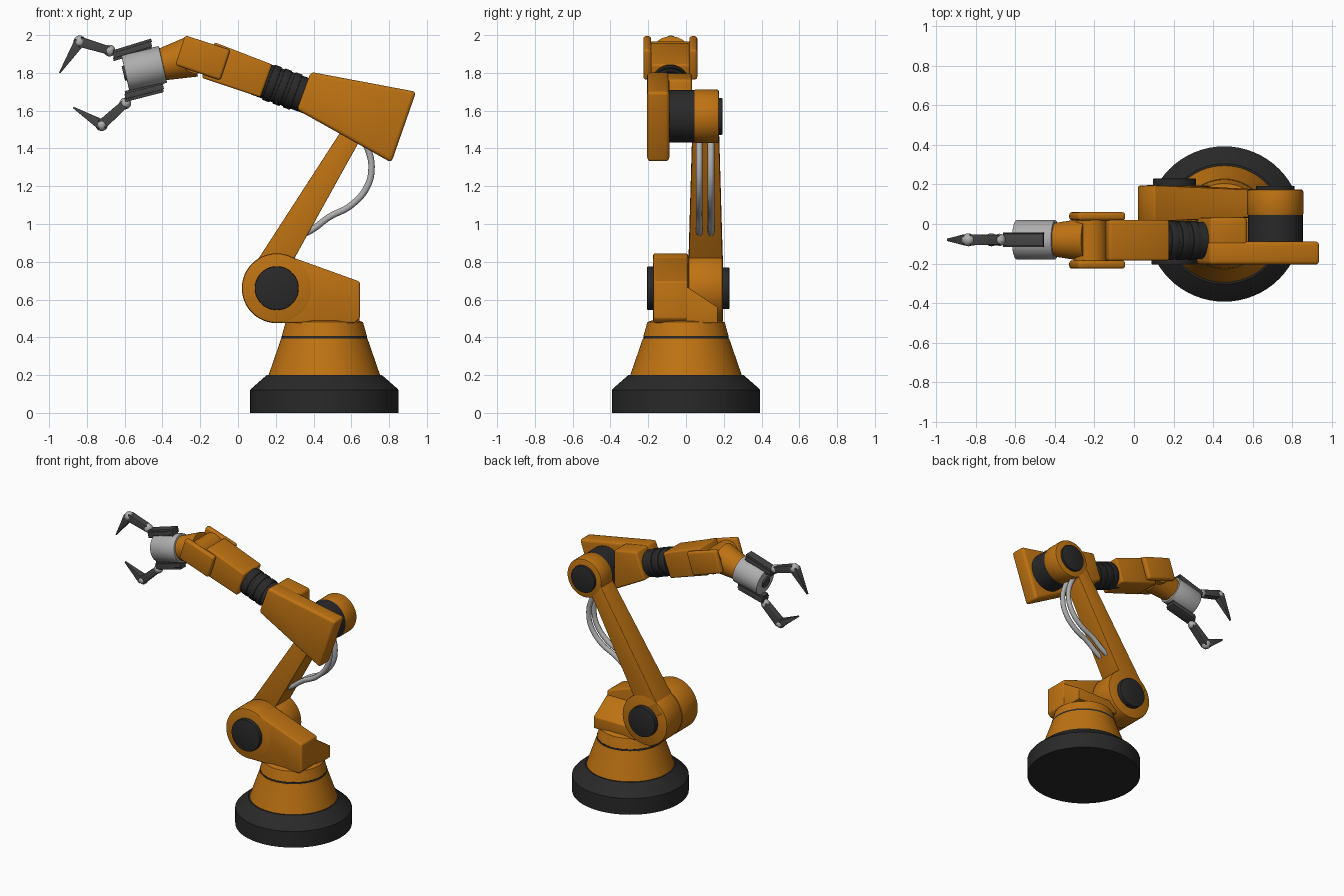
import bpy, bmesh, math
from mathutils import Vector

if "Cube" in bpy.data.objects:
    bpy.data.objects.remove(bpy.data.objects["Cube"])


def material(name, rgb):
    m = bpy.data.materials.new(name)
    m.diffuse_color = (*rgb, 1)
    m.use_nodes = True
    m.node_tree.nodes["Principled BSDF"].inputs["Base Color"].default_value = m.diffuse_color
    return m


ORANGE = material("orange paint", (0.52, 0.17, 0.006))
BLACK = material("black rubber", (0.022, 0.022, 0.022))
STEEL = material("light steel", (0.42, 0.42, 0.42))
GREY = material("dark grey metal", (0.06, 0.06, 0.06))


def finish(bm, name, mat, bevel=0.0, segs=3):
    """Round the sharp edges, then shade smooth below 35 degrees."""
    bmesh.ops.recalc_face_normals(bm, faces=bm.faces)
    if bevel:
        edges = [e for e in bm.edges if e.calc_face_angle(0) > math.radians(30)]
        bmesh.ops.bevel(bm, geom=edges, offset=bevel, segments=segs,
                        profile=0.5, affect='EDGES', clamp_overlap=True)
    me = bpy.data.meshes.new(name)
    bm.to_mesh(me)
    bm.free()
    me.materials.append(mat)
    me.shade_smooth()
    me.set_sharp_from_angle(angle=math.radians(35))
    ob = bpy.data.objects.new(name, me)
    bpy.context.collection.objects.link(ob)
    return ob


def prism(name, pts, lo, hi, mat, bevel=0.0, axis='Y'):
    """Extrude an (x, z) outline along y, or a (y, z) outline along x."""
    bm = bmesh.new()
    place = (lambda p, t: (p[0], t, p[1])) if axis == 'Y' else (lambda p, t: (t, p[0], p[1]))
    a, b = ([bm.verts.new(place(p, t)) for p in pts] for t in (lo, hi))
    bm.faces.new(a)
    bm.faces.new(b[::-1])
    for i in range(len(pts)):
        j = (i + 1) % len(pts)
        bm.faces.new((a[i], b[i], b[j], a[j]))
    return finish(bm, name, mat, bevel)


def bar(name, p0, p1, w, d, yc, mat, bevel=0.0):
    """Tapered box between two (x, z) points; w and d are start/end sizes."""
    bm = bmesh.new()
    v0, v1 = Vector(p0), Vector(p1)
    u = (v1 - v0).normalized()
    n = Vector((-u.y, u.x))
    rings = []
    for c, wi, di in ((v0, w[0], d[0]), (v1, w[1], d[1])):
        rings.append([bm.verts.new((c.x + n.x * wi * s, yc + di * t, c.y + n.y * wi * s))
                      for s, t in ((-.5, -.5), (.5, -.5), (.5, .5), (-.5, .5))])
    a, b = rings
    bm.faces.new(a)
    bm.faces.new(b[::-1])
    for i in range(4):
        j = (i + 1) % 4
        bm.faces.new((a[i], b[i], b[j], a[j]))
    return finish(bm, name, mat, bevel)


def rod(name, p0, p1, r0, mat, r1=None, bevel=0.0):
    """Cylinder or cone between two 3D points."""
    bm = bmesh.new()
    p0, p1 = Vector(p0), Vector(p1)
    d = p1 - p0
    bmesh.ops.create_cone(bm, cap_ends=True, segments=48, radius1=r0,
                          radius2=r0 if r1 is None else r1, depth=d.length)
    bm.transform(d.to_track_quat('Z', 'Y').to_matrix().to_4x4())
    bmesh.ops.translate(bm, verts=bm.verts, vec=(p0 + p1) / 2)
    return finish(bm, name, mat, bevel, 2)


def lathe(name, profile, x, mat, n=64):
    """Revolve an (r, z) profile about a vertical axis and cap both ends."""
    bm = bmesh.new()
    rings = [[bm.verts.new((x + r * math.cos(k * math.tau / n), r * math.sin(k * math.tau / n), z))
              for k in range(n)] for r, z in profile]
    for a, b in zip(rings, rings[1:]):
        for i in range(n):
            j = (i + 1) % n
            bm.faces.new((a[i], a[j], b[j], b[i]))
    bm.faces.new(rings[0])
    bm.faces.new(rings[-1])
    return finish(bm, name, mat)


# Base: black foot, orange cone, seam ring and turntable
BX = 0.457
lathe("base_foot", [(.393, 0), (.393, .12), (.385, .13), (.305, .2)], BX, BLACK)
lathe("base_cone", [(.297, .195), (.228, .395)], BX, ORANGE)
lathe("base_seam", [(.226, .39), (.226, .408)], BX, BLACK)
lathe("turntable", [(.226, .404), (.205, .48), (.18, .49)], BX, ORANGE)

# Shoulder: round housing with a rear block and a chamfered side ledge
SX, SZ = 0.205, 0.66
rod("shoulder_housing", (SX, -.175, SZ), (SX, .012, SZ), .185, ORANGE, bevel=.012)
prism("shoulder_block", [(.2, .476), (.62, .476), (.645, .5), (.645, .695), (.27, .83), (.2, .8)],
      -.172, .01, ORANGE, .01)
prism("shoulder_ledge", [(0, .476), (.168, .476), (.168, .56), (.01, .665), (0, .665)],
      .3, .643, ORANGE, .006, axis='X')
rod("shoulder_front_cap", (SX, -.206, SZ), (SX, -.16, SZ), .116, BLACK, bevel=.005)

# Lower arm: hub, tapered beam and cap
rod("lower_arm_hub", (SX, .012, SZ), (SX, .195, SZ), .185, ORANGE, bevel=.012)
rod("shoulder_rear_cap", (SX, .18, SZ), (SX, .23, SZ), .11, BLACK, bevel=.005)
bar("lower_arm", (.135, .70), (.672, 1.595), (.172, .1), (.186, .135), .104, ORANGE, .004)

# Elbow joint
EX, EZ = 0.715, 1.57
rod("elbow_hub", (EX, .04, EZ), (EX, .175, EZ), .142, ORANGE, bevel=.012)
rod("elbow_motor", (EX, -.1, EZ), (EX, .045, EZ), .139, BLACK)
rod("elbow_cap", (EX, .165, EZ), (EX, .193, EZ), .098, BLACK, bevel=.005)

# Elbow housing: wedge plate with an inner block holding the roll tube
prism("elbow_plate", [(.385, 1.805), (.943, 1.70), (.812, 1.325), (.312, 1.605)],
      -.206, -.088, ORANGE, .02)
prism("elbow_inner_block", [(.388, 1.80), (.572, 1.765), (.572, 1.47), (.318, 1.607)],
      -.12, .032, ORANGE, .015)

# Forearm: ribbed roll tube and box
AY = -.083
rod("roll_tube", (.42, AY, 1.658), (.10, AY, 1.773), .093, BLACK)
for i in range(3):
    t = .18 + i * .055
    rod("roll_tube_rib", (t + .019, AY, 1.737 - i * .02), (t - .019, AY, 1.751 - i * .02),
        .099, BLACK, bevel=.004)
bar("forearm_box", (.15, 1.757), (-.158, 1.868), (.185, .2), (.205, .205), AY, ORANGE, .012)

# Wrist: two yoke plates, pivot barrel and neck
for side in (-1, 1):
    bar("yoke_plate", (-.067, 1.841), (-.306, 1.920), (.17, .166), (.042, .042),
        AY + side * .122, ORANGE, .015)
rod("wrist_barrel", (-.22, -.19, 1.882), (-.22, .024, 1.882), .085, ORANGE)
rod("wrist_neck", (-.24, -.08, 1.887), (-.41, -.08, 1.842), .11, ORANGE, r1=.084)

# Gripper body
rod("gripper_body", (-.397, -.08, 1.845), (-.597, -.08, 1.80), .1, STEEL, bevel=.006)
rod("gripper_hub", (-.59, -.08, 1.801), (-.607, -.08, 1.797), .04, GREY)


def joint(name, p, r):
    bm = bmesh.new()
    bmesh.ops.create_uvsphere(bm, u_segments=20, v_segments=12, radius=r)
    bmesh.ops.translate(bm, verts=bm.verts, vec=(p[0], -.08, p[1]))
    finish(bm, name, STEEL)


# Fingers: rail, knuckle, link, second knuckle and pointed claw
for label, rail0, rail1, off, k1, k2, tip in (
        ("upper", (-.458, 1.953), (-.66, 1.891), .017, (-.68, 1.918), (-.838, 1.965), (-.944, 1.80)),
        ("lower", (-.395, 1.727), (-.598, 1.675), -.017, (-.597, 1.638), (-.722, 1.525), (-.872, 1.617))):
    bar(label + "_rail", rail0, rail1, (.028, .028), (.075, .075), -.08, GREY, .003)
    for s in (-1, 1):
        bar(label + "_rail_flange", (rail0[0], rail0[1] + s * .02), (rail1[0], rail1[1] + s * .02),
            (.018, .018), (.062, .062), -.08, GREY, .002)
    bar(label + "_link", k1, k2, (.044, .054), (.05, .056), -.08, GREY, .004)
    bar(label + "_claw", k2, tip, (.058, .008), (.056, .012), -.08, GREY, .002)
    joint(label + "_knuckle", k1, .031)
    joint(label + "_fingertip_knuckle", k2, .033)

# Cables: two tubes bowing from the lower arm to the elbow
PATH = [(.355, .95), (.40, .975), (.48, 1.035), (.60, 1.10), (.685, 1.20),
        (.707, 1.30), (.69, 1.39), (.65, 1.47)]
for y in (.07, .132):
    cu = bpy.data.curves.new("cable", 'CURVE')
    cu.dimensions = '3D'
    cu.bevel_depth = .018
    cu.bevel_resolution = 3
    cu.use_fill_caps = True
    cu.resolution_u = 6
    sp = cu.splines.new('BEZIER')
    sp.bezier_points.add(len(PATH) - 1)
    for bp, (x, z) in zip(sp.bezier_points, PATH):
        bp.co = (x, y, z)
        bp.handle_left_type = bp.handle_right_type = 'AUTO'
    cu.materials.append(STEEL)
    bpy.context.collection.objects.link(bpy.data.objects.new("cable", cu))
